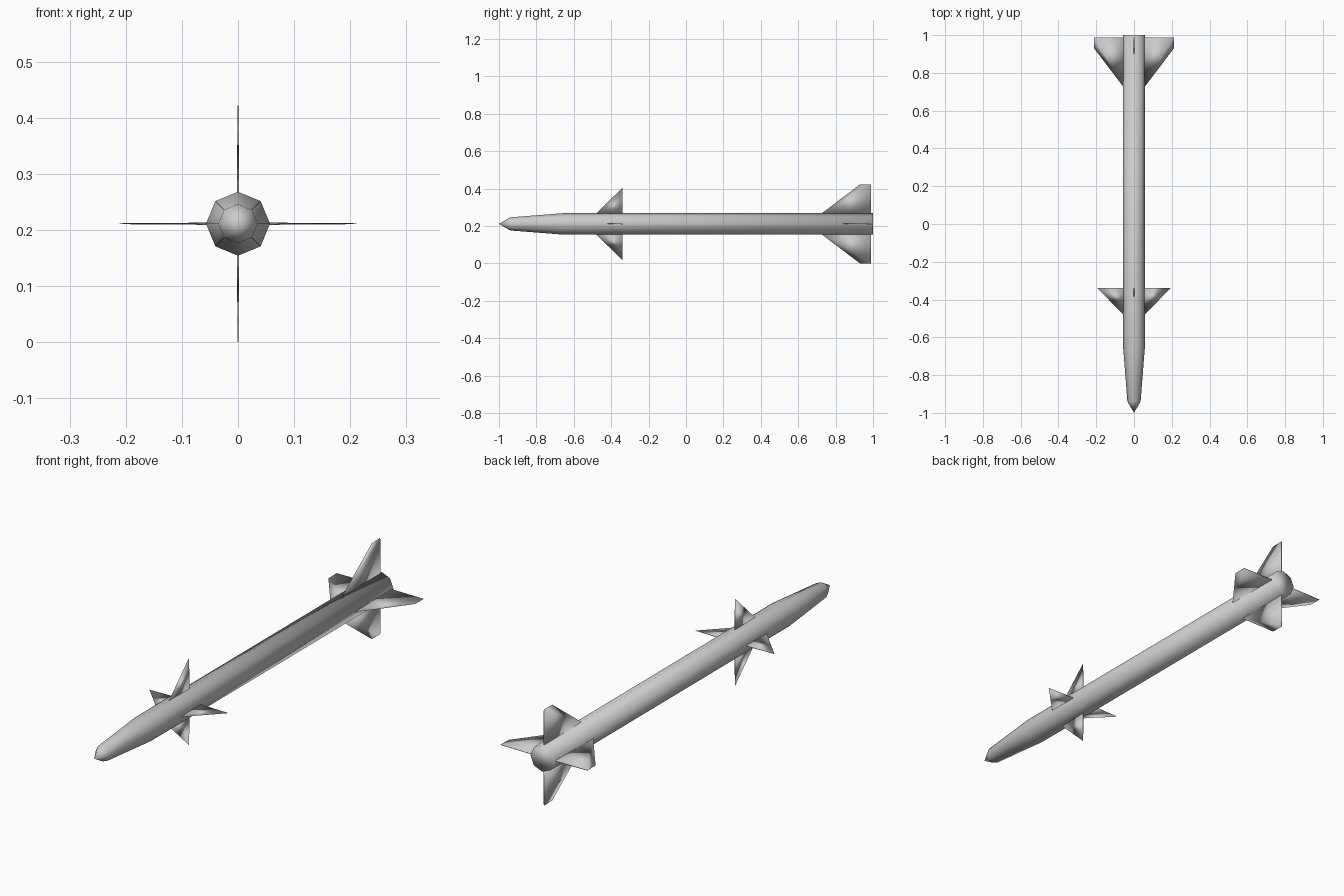
import bpy, bmesh, math
from mathutils import Matrix, Vector

if "Cube" in bpy.data.objects:
    bpy.data.objects.remove(bpy.data.objects["Cube"])

AXIS_Z = 0.211
SIDES = 8


def make_object(name, bm):
    bmesh.ops.recalc_face_normals(bm, faces=bm.faces)
    for f in bm.faces:
        f.smooth = True
    mesh = bpy.data.meshes.new(name)
    bm.to_mesh(mesh)
    bm.free()
    obj = bpy.data.objects.new(name, mesh)
    obj.location.z = AXIS_Z
    bpy.context.collection.objects.link(obj)
    return obj


# Body: eight-sided tube with tapered nose, as (y, radius) stations
bm = bmesh.new()
rings = []
for y, r in [(-0.94, 0.035), (-0.66, 0.057), (1.0, 0.057)]:
    rings.append([bm.verts.new((r * math.cos(a), y, r * math.sin(a)))
                  for a in (i * math.tau / SIDES for i in range(SIDES))])
tip = bm.verts.new((0, -1, 0))
for i in range(SIDES):
    j = (i + 1) % SIDES
    bm.faces.new((tip, rings[0][i], rings[0][j]))
    for a, b in zip(rings, rings[1:]):
        bm.faces.new((a[i], a[j], b[j], b[i]))
bm.faces.new(rings[-1])
make_object("body", bm)


# Fins: thin wedges with a sharp leading edge, repeated around the body
def fin_set(name, root_front, tip_front, back, root_r, tip_r, thick):
    for k in range(4):
        bm = bmesh.new()
        t = thick / 2
        pts = [(0, root_front, root_r), (t, back, root_r), (-t, back, root_r),
               (0, tip_front, tip_r)]
        if tip_front < back:
            pts += [(t * 0.4, back, tip_r), (-t * 0.4, back, tip_r)]
        v = [bm.verts.new(p) for p in pts]
        if len(v) == 6:
            faces = [(0, 1, 4, 3), (0, 3, 5, 2), (1, 2, 5, 4), (0, 2, 1), (3, 4, 5)]
        else:
            faces = [(0, 1, 3), (0, 3, 2), (1, 2, 3), (0, 2, 1)]
        for f in faces:
            bm.faces.new([v[i] for i in f])
        bm.transform(Matrix.Rotation(k * math.pi / 2, 4, 'Y'))
        make_object(f"{name}_{k + 1}", bm)


fin_set("front_fin", -0.485, -0.34, -0.34, 0.052, 0.193, 0.004)
fin_set("tail_fin", 0.72, 0.93, 0.988, 0.052, 0.211, 0.004)
